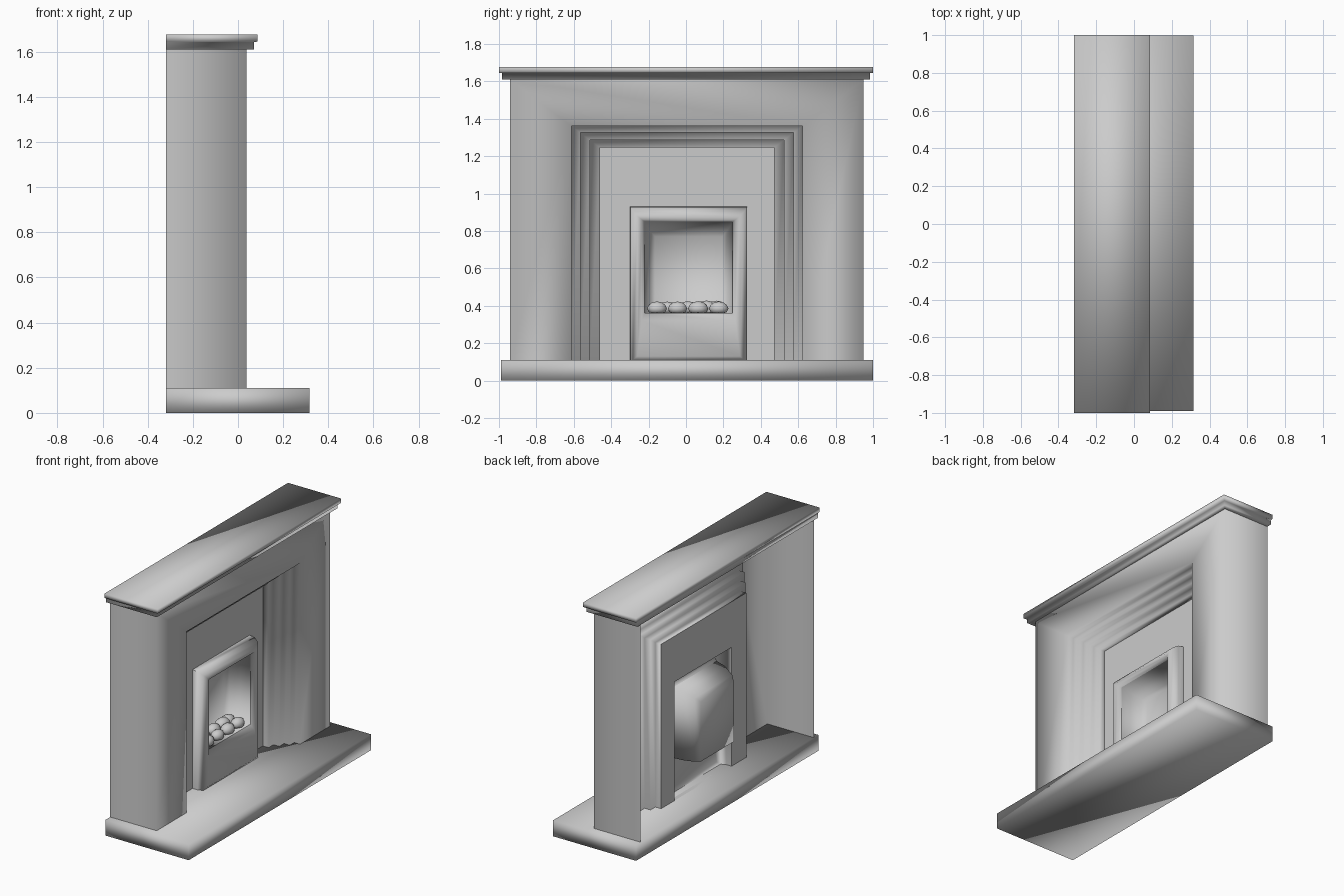
import bpy, bmesh, math, random
from mathutils import Vector

if "Cube" in bpy.data.objects:
    bpy.data.objects.remove(bpy.data.objects["Cube"])

random.seed(4)
CY = 0.005      # centre line of the surround
FY = 0.014      # centre line of the fire
BASE = 0.11     # top of the hearth
FX = 0.037      # front plane of the surround
BX = -0.318     # back plane


def finish(name, bm, angle=180):
    bmesh.ops.remove_doubles(bm, verts=bm.verts, dist=0.0005)
    bmesh.ops.recalc_face_normals(bm, faces=bm.faces)
    me = bpy.data.meshes.new(name)
    bm.to_mesh(me)
    bm.free()
    ob = bpy.data.objects.new(name, me)
    bpy.context.collection.objects.link(ob)
    bpy.ops.object.select_all(action='DESELECT')
    ob.select_set(True)
    bpy.context.view_layer.objects.active = ob
    bpy.ops.object.shade_smooth_by_angle(angle=math.radians(angle))
    return ob


def loft(bm, rows, closed=False, cap=False):
    """Skin a series of equal-length point rows."""
    vs = [[bm.verts.new(p) for p in r] for r in rows]
    n = len(vs[0])
    for a, b in zip(vs, vs[1:]):
        for i in range(n if closed else n - 1):
            j = (i + 1) % n
            bm.faces.new((a[i], a[j], b[j], b[i]))
    if cap:
        bm.faces.new(vs[-1])


def arch(x, hw, top, cy=CY):
    return [(x, cy - hw, BASE), (x, cy - hw, top), (x, cy + hw, top), (x, cy + hw, BASE)]


def plan(z, x, hw, cy=0.0):
    return [(BX, cy - hw, z), (x, cy - hw, z), (x, cy + hw, z), (BX, cy + hw, z)]


def ring(x, hw, z0, z1):
    return [(x, FY - hw, z0), (x, FY - hw, z1), (x, FY + hw, z1), (x, FY + hw, z0)]


# Hearth slab
bm = bmesh.new()
bmesh.ops.create_cube(bm, size=1)
for v in bm.verts:
    v.co = Vector((v.co.x * 0.634 - 0.001, v.co.y * 1.988 + 0.005, (v.co.z + 0.5) * BASE))
finish("hearth", bm)

# Surround: open-backed shell with two side walls and a stepped opening
bm = bmesh.new()
for s in (-1, 1):
    y = CY + s * 0.945
    loft(bm, [[(BX, y, BASE), (BX, y, 1.61)], [(FX, y, BASE), (FX, y, 1.61)]])
rows = [arch(FX, 0.945, 1.61)]
x = FX
for hw, top in ((0.618, 1.36), (0.57, 1.325), (0.518, 1.285), (0.465, 1.245)):
    rows.append(arch(x, hw, top))
    x -= 0.044
    rows.append(arch(x, hw, top))
loft(bm, rows)
finish("surround", bm)
PX = x          # plane of the back panel

# Back panel around the fire
bm = bmesh.new()
loft(bm, [arch(PX, 0.465, 1.245), arch(PX, 0.3125, 0.93, FY)])
finish("back_panel", bm)

# Mantel shelf in two layers
bm = bmesh.new()
loft(bm, [plan(1.61, FX, 0.945, CY), plan(1.61, 0.07, 0.985), plan(1.643, 0.07, 0.985),
          plan(1.645, 0.086, 1.0), plan(1.676, 0.086, 1.0)], cap=True)
loft(bm, [[(BX, -0.985, 1.61), (BX, 0.985, 1.61)], [(BX, -0.985, 1.643), (BX, 0.985, 1.643)],
          [(BX, -1, 1.645), (BX, 1, 1.645)], [(BX, -1, 1.676), (BX, 1, 1.676)]])
finish("mantel_shelf", bm)

# Fire frame with softened edges
bm = bmesh.new()
loft(bm, [ring(PX, 0.3125, BASE, 0.93), ring(-0.10, 0.3115, BASE, 0.925),
          ring(-0.065, 0.298, BASE, 0.905), ring(-0.05, 0.275, 0.13, 0.88),
          ring(-0.057, 0.25, 0.32, 0.86), ring(-0.08, 0.235, 0.36, 0.85)], closed=True)
finish("fire_frame", bm, 80)

# Tapered firebox
bm = bmesh.new()
loft(bm, [ring(-0.08, 0.235, 0.36, 0.85), ring(-0.15, 0.228, 0.36, 0.835),
          ring(-0.22, 0.205, 0.36, 0.80), ring(-0.25, 0.18, 0.36, 0.77)], closed=True, cap=True)
finish("firebox", bm)

# Coals in two staggered rows
bm = bmesh.new()
for cx, ys in ((-0.125, (-0.155, -0.045, 0.065, 0.175)), (-0.195, (-0.10, 0.01, 0.11, 0.165))):
    for cy in ys:
        new = bmesh.ops.create_icosphere(bm, subdivisions=2, radius=1)["verts"]
        s = random.uniform(0.92, 1.08)
        for v in new:
            v.co = Vector((cx + v.co.x * 0.043 * s, cy + v.co.y * 0.055 * s,
                           0.385 + v.co.z * 0.04 * s))
            v.co.z = max(v.co.z, 0.361)
finish("coals", bm, 50)
